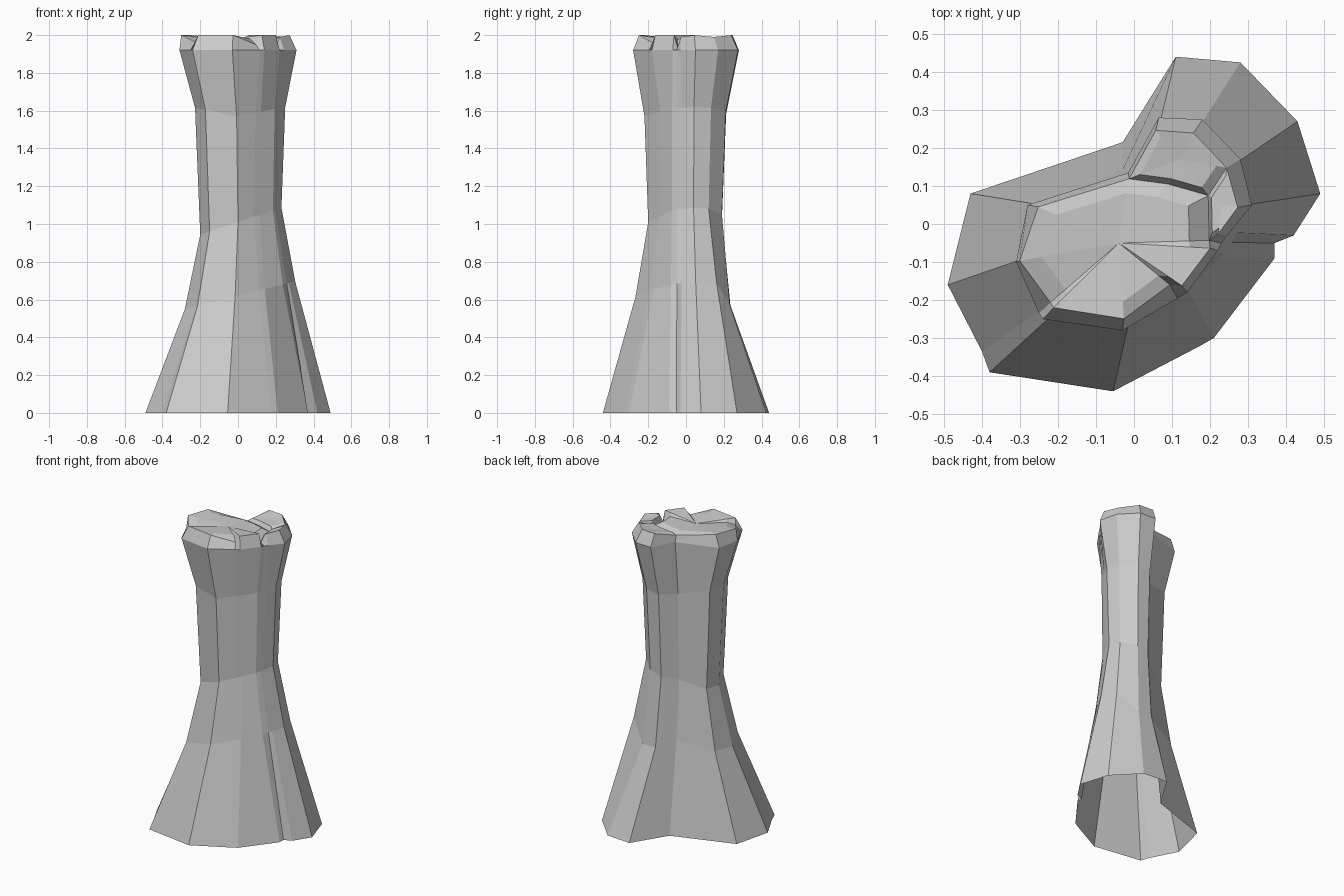
import bpy, bmesh
from mathutils import Vector

if "Cube" in bpy.data.objects:
    bpy.data.objects.remove(bpy.data.objects["Cube"])

# Columns around the trunk, counter-clockwise from the front left:
# flared foot xy, waist xy, rim xy, top inset factor, top height
COLUMNS = [
    (-.38, -.39, -.15, -.18, -.24, -.25, .88, 2.0),
    (-.055, -.44, 0, -.20, -.03, -.28, .89, 2.0),
    (.175, -.32, .085, -.143, .115, -.195, .82, 1.95),   # front chip
    (.21, -.30, .115, -.12, .14, -.18, .90, 2.0),
    (.37, -.09, .185, -.075, .22, -.07, .91, 2.0),
    (.37, -.05, .198, -.048, .23, -.05, .86, 1.93),      # right crease
    (.42, -.03, .21, -.02, .245, -.03, .90, 1.99),
    (.49, .08, .23, .04, .31, .05, .88, 2.0),
    (.43, .27, .21, .12, .28, .17, .87, 1.99),
    (.28, .425, .13, .19, .18, .275, .87, 2.0),
    (.11, .44, .05, .19, .065, .28, .88, 2.0),
    (-.03, .215, -.03, .115, -.015, .135, .88, 1.96),    # back cleft
    (-.43, .08, -.18, .04, -.28, .05, .90, 2.0),
    (-.49, -.16, -.20, -.06, -.31, -.10, .97, 2.0),
    (-.40, -.335, -.155, -.165, -.25, -.235, .88, 1.96),  # left chip
]

bm = bmesh.new()
rings = [[] for _ in range(6)]
for bx, by, wx, wy, rx, ry, inset, top in COLUMNS:
    foot, waist, rim = Vector((bx, by)), Vector((wx, wy)), Vector((rx, ry))
    back = by > .3
    knee = waist.lerp(foot, .18 if back else .28)
    if wx == .198:                      # the crease closes at knee height
        knee.x += .012
    neck = waist.lerp(rim, .25)
    knee_z = .57 if back else .62 + .25 * knee.x
    levels = [(foot, 0), (knee, knee_z), (waist, 1.01 + .33 * waist.x),
              (neck, 1.57 + .2 * abs(neck.x)), (rim, 1.92), (rim * inset, top)]
    for ring, (p, z) in zip(rings, levels):
        ring.append(bm.verts.new((p.x, p.y, z)))

# Side walls, open at the underside
n = len(COLUMNS)
for low, high in zip(rings, rings[1:]):
    for i in range(n):
        j = (i + 1) % n
        bm.faces.new((low[i], low[j], high[j], high[i]))

# Broken top: three lobes around a sunken crack
T = rings[5]
crack_a = bm.verts.new((.09, .105, 1.955))
crack_b = bm.verts.new((.195, .075, 1.95))


def lobe(outline, centre):
    """Bevelled lobe: a narrow border keeps the chips short, then a fan."""
    c = bm.verts.new(centre)
    inner = []
    for v in outline:
        p = v.co.lerp(c.co, .22)
        inner.append(bm.verts.new((p.x, p.y, max(p.z, 1.98))))
    m = len(outline)
    for i in range(m):
        j = (i + 1) % m
        bm.faces.new((outline[i], outline[j], inner[j], inner[i]))
        bm.faces.new((inner[i], inner[j], c))


lobe([T[i] for i in (11, 12, 13, 14, 0, 1, 2, 3, 4, 5)] + [crack_b, crack_a], (-.04, -.05, 1.98))
lobe([T[8], T[9], T[10], T[11], crack_a, crack_b], (.12, .17, 1.985))
lobe([T[5], T[6], T[7], T[8], crack_b], (.235, .05, 1.985))

mesh = bpy.data.meshes.new("rock_trunk")
bm.normal_update()
bm.to_mesh(mesh)
bm.free()
trunk = bpy.data.objects.new("rock_trunk", mesh)
bpy.context.collection.objects.link(trunk)
